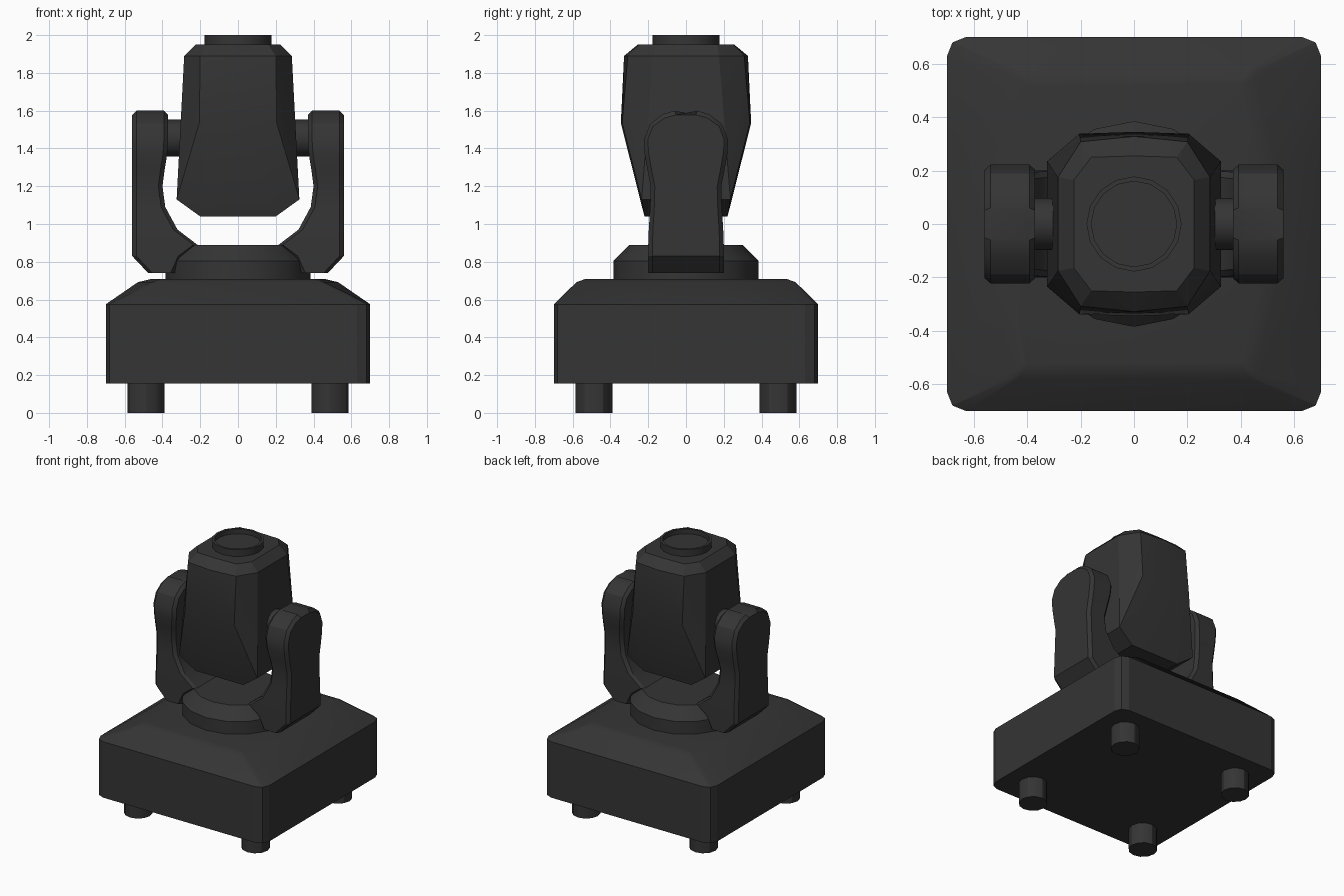
import bpy, bmesh
from math import radians, cos, sin, pi

if "Cube" in bpy.data.objects:
    bpy.data.objects.remove(bpy.data.objects["Cube"])

mat = bpy.data.materials.new("dark_plastic")
mat.diffuse_color = (0.035, 0.035, 0.035, 1)
mat.use_nodes = True
mat.node_tree.nodes["Principled BSDF"].inputs["Base Color"].default_value = mat.diffuse_color


def finish(name, bm, angle=30):
    bmesh.ops.recalc_face_normals(bm, faces=bm.faces)
    me = bpy.data.meshes.new(name)
    bm.to_mesh(me)
    bm.free()
    me.materials.append(mat)
    ob = bpy.data.objects.new(name, me)
    bpy.context.collection.objects.link(ob)
    bpy.ops.object.select_all(action='DESELECT')
    ob.select_set(True)
    bpy.context.view_layer.objects.active = ob
    bpy.ops.object.shade_smooth_by_angle(angle=radians(angle))
    return ob


def loft(name, rings, angle=30):
    """Skin a stack of equal-length rings and cap both ends."""
    bm = bmesh.new()
    vs = [[bm.verts.new(p) for p in r] for r in rings]
    n = len(rings[0])
    for a, b in zip(vs, vs[1:]):
        for i in range(n):
            j = (i + 1) % n
            bm.faces.new((a[i], a[j], b[j], b[i]))
    bm.faces.new(vs[0])
    bm.faces.new(vs[-1])
    return finish(name, bm, angle)


def turned(name, profile, sides, centre=(0, 0), phase=0):
    """Stack of circles from (radius, z) pairs."""
    return loft(name, [[(centre[0] + r * cos(phase + 2 * pi * i / sides),
                         centre[1] + r * sin(phase + 2 * pi * i / sides), z)
                        for i in range(sides)] for r, z in profile])


def four_way(quarter, z):
    """Mirror a quarter outline into a full clockwise ring."""
    q = list(quarter)
    r = q[::-1]
    return ([(x, y, z) for x, y in q] + [(x, -y, z) for x, y in r] +
            [(-x, -y, z) for x, y in q] + [(-x, y, z) for x, y in r])


# Base housing: boxy body, sloped shoulders, slightly bulged sides
body = [(.63, .70), (.68, .68), (.70, .63), (.70, .28)]
shoulder = [(.437, .58), (.447, .574), (.455, .555), (.53, .25)]
crown = [(.40, .53), (.405, .527), (.41, .515), (.455, .25)]
loft("base_housing", [four_way(body, .155), four_way(body, .575),
                      four_way(shoulder, .692), four_way(crown, .71)], 20)

# Feet
for i, (sx, sy) in enumerate([(1, 1), (1, -1), (-1, 1), (-1, -1)]):
    turned(f"foot_{i + 1}", [(.098, 0), (.098, .16)], 12, (sx * .488, sy * .488))

# Turntable
turned("turntable", [(.385, .70), (.385, .805), (.30, .89)], 16)

# Yoke arms: (z, outer x, inner x, half width, how far the rim chamfer turns upward)
levels = [(.74, .475, .335, .20, 0), (.83, .56, .295, .20, 0),
          (.89, .56, .215, .20, 0), (.97, .56, .32, .197, 0),
          (1.09, .56, .385, .19, 0), (1.20, .56, .40, .187, 0),
          (1.29, .56, .388, .205, 0), (1.37, .56, .375, .219, 0),
          (1.45, .56, .37, .222, .2), (1.53, .56, .37, .19, .6),
          (1.58, .56, .37, .125, .9), (1.60, .56, .37, .06, 1)]
c = .022
for side, label in ((1, "right"), (-1, "left")):
    rings = []
    for z, xo, xi, w, k in levels:
        wi, zi = w - c * (1 - .6 * k), z - c * k
        half = [(xo, wi, zi), (xo - c, w, z), (xi + c, w, z), (xi, wi, zi)]
        ring = half + [(x, -y, h) for x, y, h in half[::-1]]
        rings.append([(side * x, y, h) for x, y, h in ring])
    loft(f"yoke_arm_{label}", rings)
    # Tilt pivot
    loft(f"tilt_pivot_{label}",
         [[(side * x, .097 * cos(pi * i / 8), 1.455 + .097 * sin(pi * i / 8))
           for i in range(16)] for x in (.24, .40)])

# Lamp head: convex faceted body with wedge-cut front and back
bm = bmesh.new()
sections = [(1.95, [(0, .255), (.16, .25), (.225, .165)]),
            (1.89, [(0, .328), (.20, .308), (.285, .175)]),
            (1.535, [(0, .345), (.205, .338), (.303, .185)]),
            (1.13, [(.325, .235)]),
            (1.04, [(.20, .22)])]
for z, pts in sections:
    for p in set(four_way(pts, z)):
        bm.verts.new(p)
bmesh.ops.remove_doubles(bm, verts=bm.verts, dist=.0001)
hull = bmesh.ops.convex_hull(bm, input=bm.verts)
bmesh.ops.dissolve_limit(bm, angle_limit=radians(1), verts=bm.verts, edges=bm.edges)
finish("lamp_head", bm, 22)

# Lens ring with recessed glass
turned("lens_ring", [(.178, 1.94), (.178, 2.0), (.16, 2.0), (.16, 1.965)], 16)
